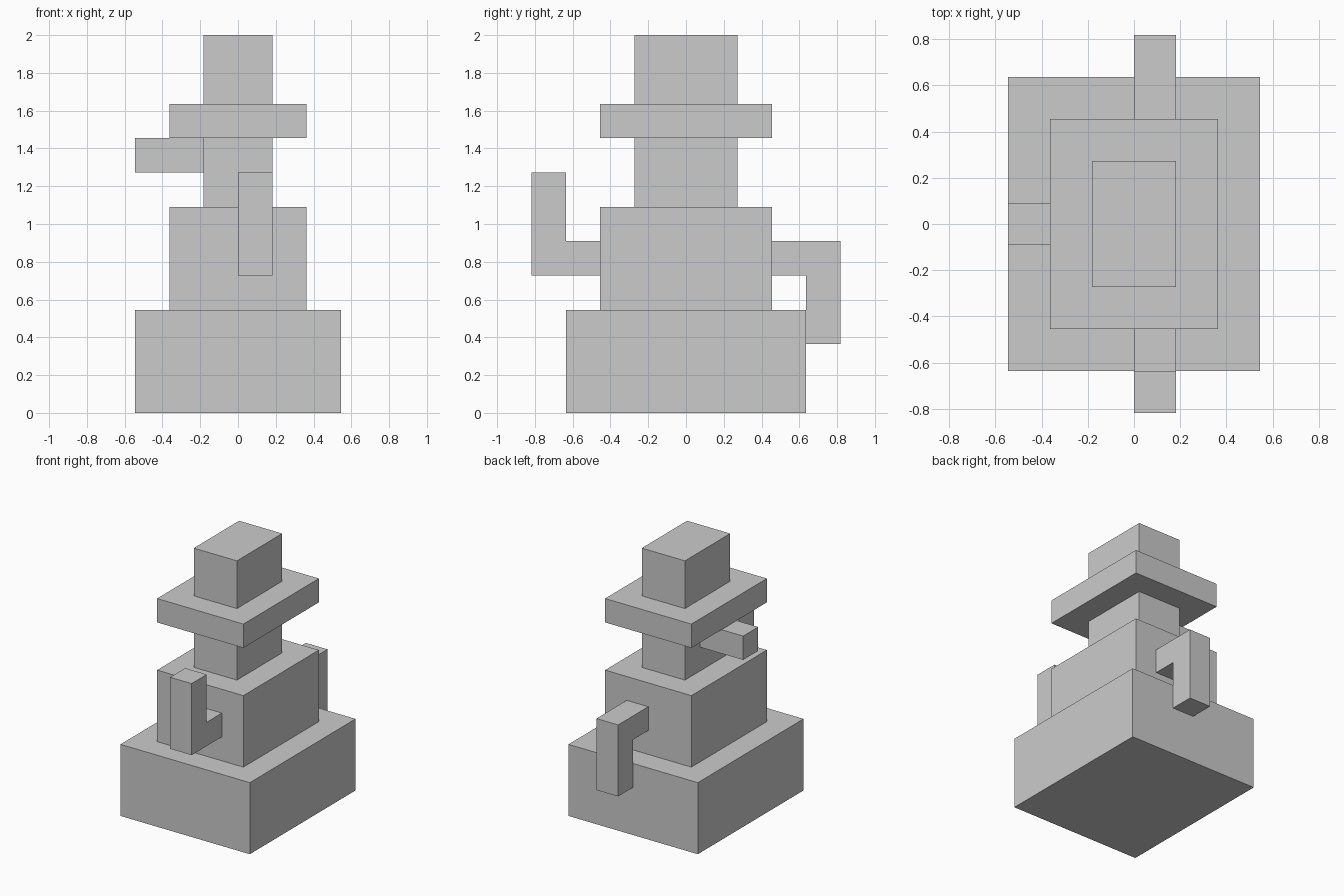
import bpy
import bmesh

if "Cube" in bpy.data.objects:
    bpy.data.objects.remove(bpy.data.objects["Cube"])

U = 2 / 11  # one block unit: the model is 11 units tall


def finish(name, bm):
    bmesh.ops.recalc_face_normals(bm, faces=bm.faces)
    mesh = bpy.data.meshes.new(name)
    bm.to_mesh(mesh)
    bm.free()
    obj = bpy.data.objects.new(name, mesh)
    bpy.context.collection.objects.link(obj)
    return obj


def prism(name, profile, x0, x1):
    """Extrude a (y, z) outline from x0 to x1, all in block units."""
    bm = bmesh.new()
    face = bm.faces.new([bm.verts.new((x0 * U, y * U, z * U)) for y, z in profile])
    ext = bmesh.ops.extrude_face_region(bm, geom=[face])
    verts = [g for g in ext["geom"] if isinstance(g, bmesh.types.BMVert)]
    bmesh.ops.translate(bm, verts=verts, vec=((x1 - x0) * U, 0, 0))
    return finish(name, bm)


def block(name, x, y, z):
    """Box from (min, max) ranges in block units."""
    return prism(name, [(y[0], z[0]), (y[1], z[0]), (y[1], z[1]), (y[0], z[1])], *x)


# Centred stack: name, half width, half depth, bottom, top
for name, hx, hy, z0, z1 in [
    ("base", 3, 3.5, 0, 3),
    ("body", 2, 2.5, 3, 6),
    ("head", 1, 1.5, 6, 8),
    ("hat_brim", 2, 2.5, 8, 9),
    ("hat_crown", 1, 1.5, 9, 11),
]:
    block(name, (-hx, hx), (-hy, hy), (z0, z1))

# Nose pointing left from the head
block("nose", (-3, -1), (-0.5, 0.5), (7, 8))

# L-shaped arms: the front one bends up, the back one bends down
front_arm = [(-2.5, 4), (-2.5, 5), (-3.5, 5), (-3.5, 7), (-4.5, 7), (-4.5, 4)]
back_arm = [(-y, 9 - z) for y, z in front_arm]
prism("front_arm", front_arm, 0, 1)
prism("back_arm", back_arm, 0, 1)
